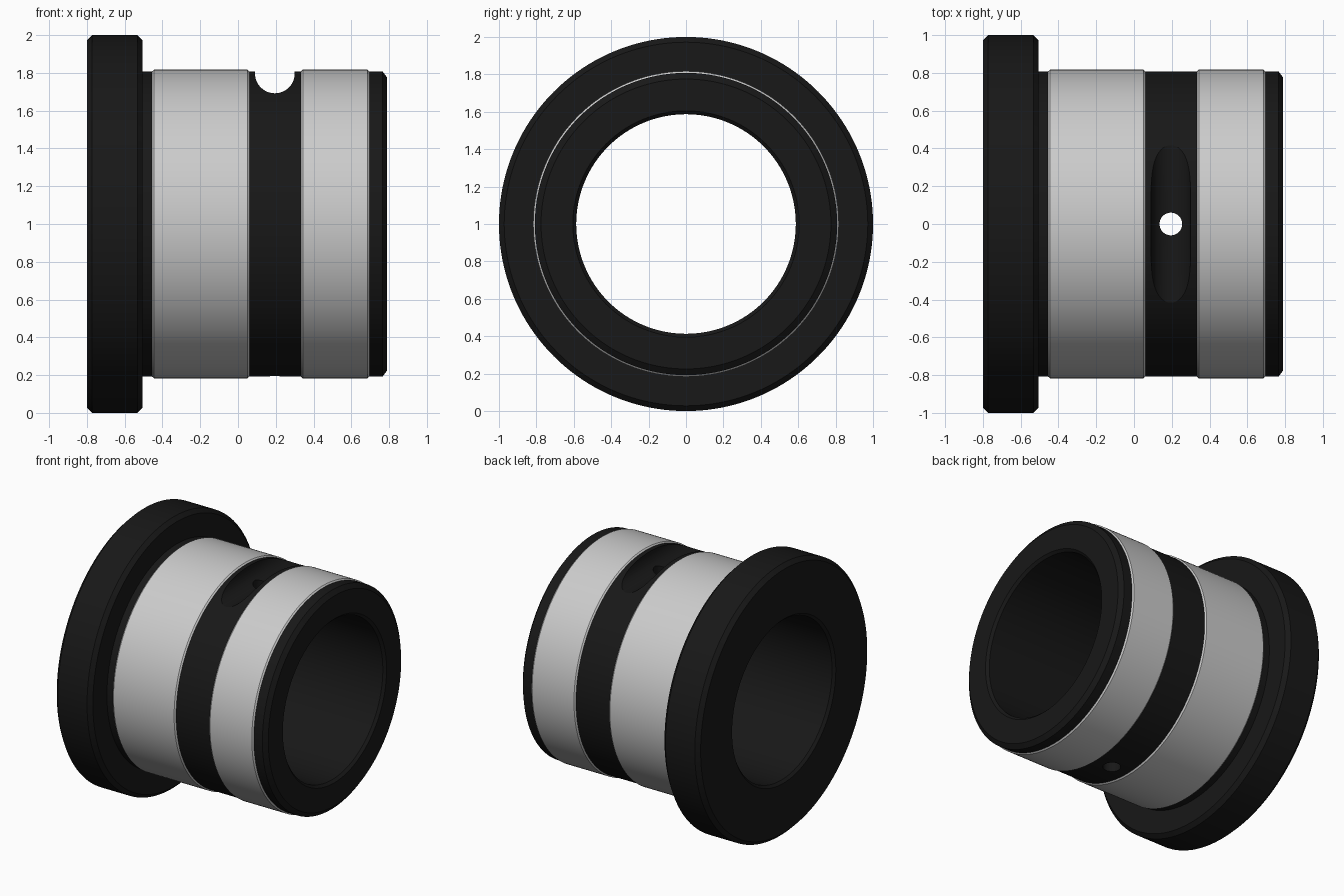
import bpy, bmesh
from math import cos, sin, pi, radians

if "Cube" in bpy.data.objects:
    bpy.data.objects.remove(bpy.data.objects["Cube"])

SEG = 160
CZ = 1.0

def lathe(name, profile):
    """Closed (x, radius) profile revolved around the x axis."""
    bm = bmesh.new()
    rings = []
    for i in range(SEG):
        a = 2 * pi * i / SEG
        rings.append([bm.verts.new((x, r * cos(a), CZ + r * sin(a))) for x, r in profile])
    n = len(profile)
    for i in range(SEG):
        p, q = rings[i], rings[(i + 1) % SEG]
        for j in range(n):
            k = (j + 1) % n
            bm.faces.new((p[j], p[k], q[k], q[j]))
    bmesh.ops.recalc_face_normals(bm, faces=bm.faces)
    me = bpy.data.meshes.new(name)
    bm.to_mesh(me)
    bm.free()
    ob = bpy.data.objects.new(name, me)
    bpy.context.collection.objects.link(ob)
    return ob

def smooth(ob):
    bpy.ops.object.select_all(action='DESELECT')
    ob.select_set(True)
    bpy.context.view_layer.objects.active = ob
    bpy.ops.object.shade_smooth_by_angle(angle=radians(25))

def cut(ob, radius, depth, loc, rot):
    """Subtract a cylinder from ob."""
    bpy.ops.mesh.primitive_cylinder_add(vertices=48, radius=radius, depth=depth,
                                        location=loc, rotation=rot)
    cutter = bpy.context.object
    cutter.hide_render = True
    mod = ob.modifiers.new("cut", 'BOOLEAN')
    mod.operation = 'DIFFERENCE'
    mod.solver = 'EXACT'
    mod.object = cutter
    bpy.context.view_layer.objects.active = ob
    bpy.ops.object.modifier_apply(modifier=mod.name)
    bpy.data.objects.remove(cutter, do_unlink=True)

# Flanged bushing body with chamfered edges and bore
body = lathe("bushing_body", [
    (-0.80, 0.605), (-0.80, 0.972), (-0.772, 1.0), (-0.533, 1.0), (-0.505, 0.972),
    (-0.505, 0.808), (0.765, 0.808), (0.79, 0.775), (0.79, 0.605),
    (0.772, 0.587), (-0.782, 0.587)])

# Oil pocket across the top and oil hole through both walls
cut(body, 0.105, 2.4, (0.195, 0, 1.797), (pi / 2, 0, 0))
cut(body, 0.06, 3.0, (0.195, 0, CZ), (0, 0, 0))

black = bpy.data.materials.new("black")
black.diffuse_color = (0.009, 0.009, 0.009, 1)
black.use_nodes = True
black.node_tree.nodes["Principled BSDF"].inputs["Base Color"].default_value = black.diffuse_color
body.data.materials.clear()
body.data.materials.append(black)
smooth(body)

# Ground bearing bands
for name, x0, x1 in (("wide_band", -0.455, 0.06), ("narrow_band", 0.333, 0.695)):
    band = lathe(name, [(x0, 0.80), (x0, 0.808), (x0 + 0.01, 0.817),
                        (x1 - 0.01, 0.817), (x1, 0.808), (x1, 0.80)])
    smooth(band)
